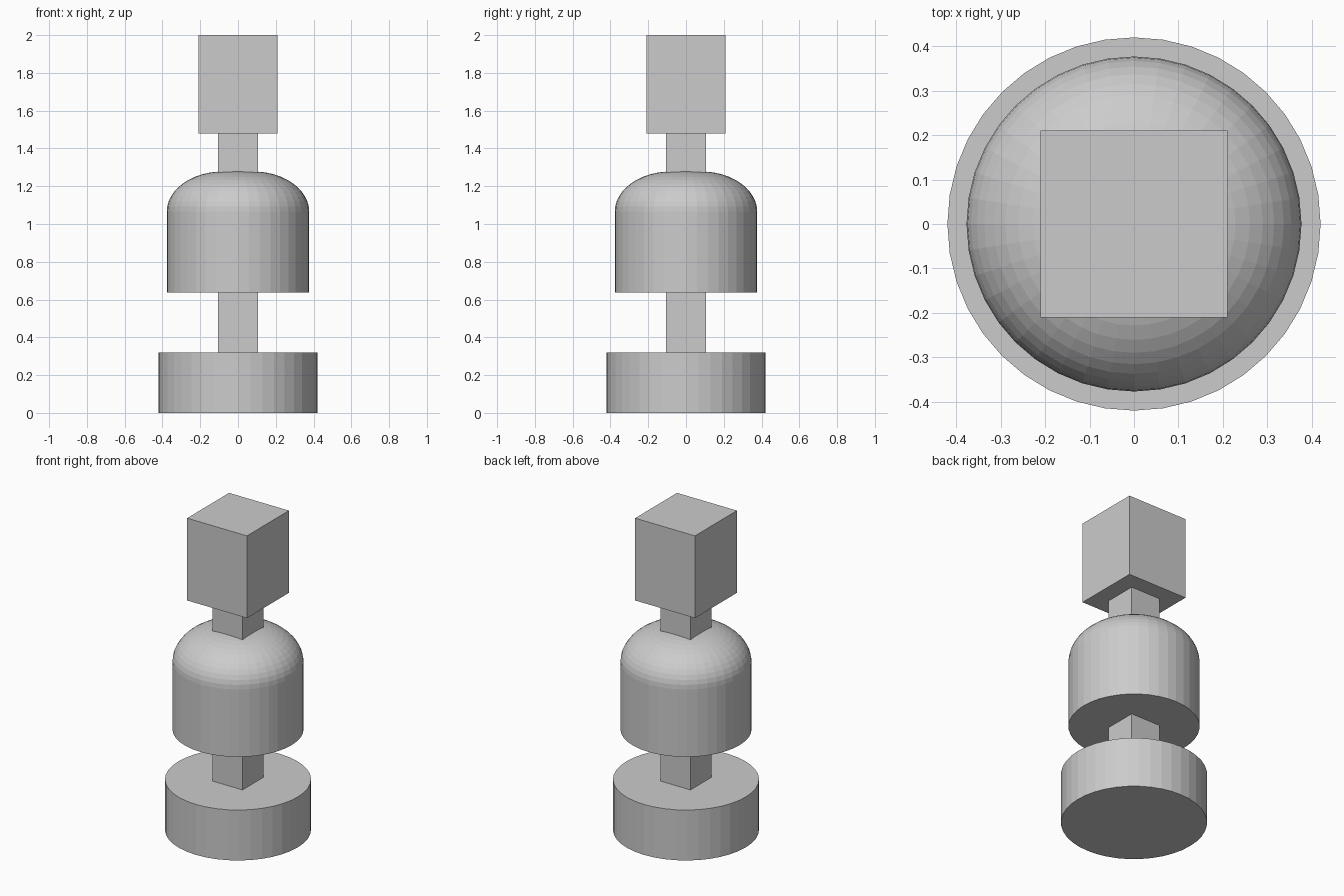
import bpy
import math

if "Cube" in bpy.data.objects:
    bpy.data.objects.remove(bpy.data.objects["Cube"])

SIDES = 40


def box(name, half, z0, z1):
    bpy.ops.mesh.primitive_cube_add(size=1, location=(0, 0, (z0 + z1) / 2))
    ob = bpy.context.object
    ob.name = name
    ob.scale = (2 * half, 2 * half, z1 - z0)
    bpy.ops.object.transform_apply(location=False, rotation=False, scale=True)
    return ob


def lathe(name, profile):
    """Spin (radius, z) points about z, capping both ends."""
    verts, faces = [], []
    for r, z in profile:
        for i in range(SIDES):
            a = 2 * math.pi * i / SIDES
            verts.append((r * math.cos(a), r * math.sin(a), z))
    for k in range(len(profile) - 1):
        for i in range(SIDES):
            j = (i + 1) % SIDES
            b, t = k * SIDES, (k + 1) * SIDES
            faces.append((b + i, b + j, t + j, t + i))
    faces.append(tuple(reversed(range(SIDES))))
    last = (len(profile) - 1) * SIDES
    faces.append(tuple(range(last, last + SIDES)))
    mesh = bpy.data.meshes.new(name)
    mesh.from_pydata(verts, [], faces)
    ob = bpy.data.objects.new(name, mesh)
    bpy.context.collection.objects.link(ob)
    return ob


# Round base
lathe("base", [(0.42, 0), (0.42, 0.32)])

# Square stem, with its lower and upper lengths showing
box("stem", 0.105, 0.32, 1.48)

# Domed bell: straight wall, then an elliptical shoulder to a small flat top
STEPS = 12
shoulder = []
for k in range(STEPS + 1):
    a = math.pi / 2 * k / STEPS
    shoulder.append((0.08 + 0.297 * math.cos(a), 1.065 + 0.213 * math.sin(a)))
lathe("bell", [(0.377, 0.637)] + shoulder)

# Square head block
box("head_block", 0.21, 1.478, 2.0)
